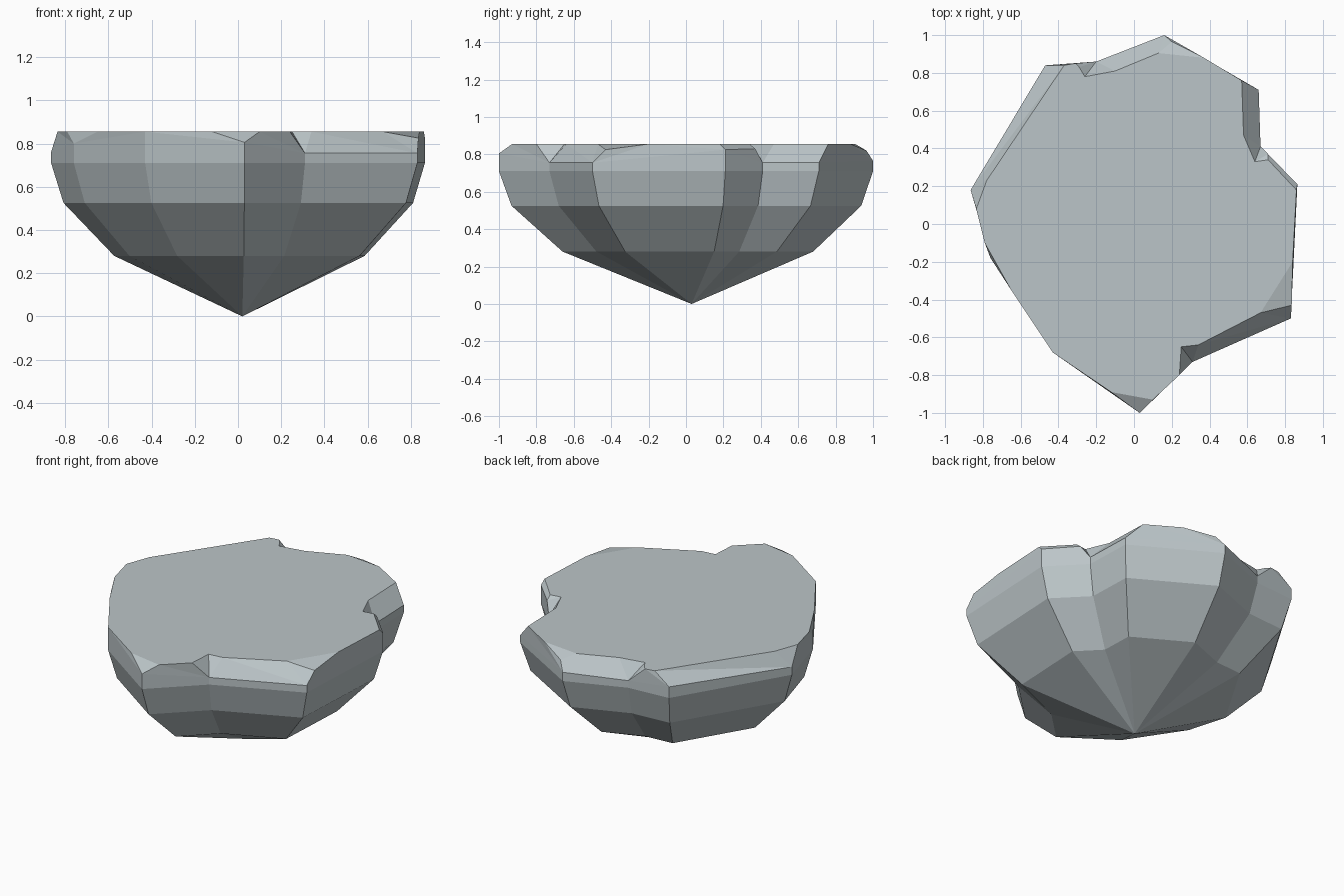
import bpy, bmesh
from mathutils import Vector

if "Cube" in bpy.data.objects:
    bpy.data.objects.remove(bpy.data.objects["Cube"])

TOP = 0.855
APEX = Vector((0.02, 0.03, 0.0))

# Corners, counter-clockwise: (x, y, wall height, chipped rim points).
# Rim points lie on the flat top unless they carry their own height.
CORNERS = [
    (0.03, -1.0, 0.805, [(-0.12, -0.89), (0.10, -0.93)]),
    (0.31, -0.73, 0.755, [(0.24, -0.80), (0.25, -0.65), (0.34, -0.64)]),
    (0.83, -0.50, 0.755, [(0.67, -0.47), (0.835, -0.43, 0.825), (0.84, -0.20)]),
    (0.865, 0.21, 0.825, [(0.86, 0.18), (0.71, 0.34), (0.71, 0.37, 0.83)]),
    (0.67, 0.41, 0.755, [(0.64, 0.33), (0.58, 0.47)]),
    (0.66, 0.71, 0.755, [(0.57, 0.76)]),
    (0.16, 1.0, 0.765, [(0.37, 0.88), (0.20, 0.965, 0.82), (0.13, 0.905)]),
    (-0.20, 0.86, 0.755, [(-0.10, 0.81), (-0.26, 0.78), (-0.29, 0.83), (-0.31, 0.85)]),
    (-0.47, 0.84, 0.78, [(-0.37, 0.84)]),
    (-0.865, 0.18, 0.76, [(-0.78, 0.23), (-0.835, 0.08)]),
    (-0.76, -0.18, 0.80, [(-0.79, -0.10), (-0.65, -0.35)]),
    (-0.43, -0.68, TOP, [(-0.43, -0.68)]),
]
N = len(CORNERS)
bm = bmesh.new()


def ring(scale, z):
    """Outline shrunk toward the apex axis at a given height."""
    return [bm.verts.new((APEX.x + (c[0] - APEX.x) * scale,
                          APEX.y + (c[1] - APEX.y) * scale, z)) for c in CORNERS]


# Tapered underside and vertical wall
apex = bm.verts.new(APEX)
rings = [ring(0.67, 0.28), ring(0.935, 0.525), ring(1.0, 0.71)]
wall = [bm.verts.new((x, y, z)) for x, y, z, _ in CORNERS]
rings.append(wall)
for i in range(N):
    j = (i + 1) % N
    bm.faces.new((apex, rings[0][j], rings[0][i]))
    for lo, hi in zip(rings, rings[1:]):
        bm.faces.new((lo[i], lo[j], hi[j], hi[i]))

# Chipped bevel between the wall and the top
rims = [[bm.verts.new((p[0], p[1], p[2] if len(p) > 2 else TOP)) for p in c[3]]
        for c in CORNERS]
for i in range(N):
    j = (i + 1) % N
    for a, b in zip(rims[i], rims[i][1:]):
        bm.faces.new((wall[i], b, a))
    bm.faces.new((wall[i], wall[j], rims[i][-1]))
    bm.faces.new((wall[j], rims[j][0], rims[i][-1]))

# Flat top, with small sloping facets at the lowered rim points
loop = [v for r in rims for v in r]
for k, v in enumerate(loop):
    if v.co.z < TOP - 0.001:
        bm.faces.new((loop[k - 1], v, loop[(k + 1) % len(loop)]))
bm.faces.new([v for v in loop if v.co.z > TOP - 0.001])

bmesh.ops.remove_doubles(bm, verts=bm.verts, dist=0.0005)
bmesh.ops.recalc_face_normals(bm, faces=bm.faces)
mesh = bpy.data.meshes.new("rock")
bm.to_mesh(mesh)
bm.free()

stone = bpy.data.materials.new("grey_stone")
stone.diffuse_color = (0.50, 0.56, 0.58, 1.0)
stone.use_nodes = True
stone.node_tree.nodes["Principled BSDF"].inputs["Base Color"].default_value = stone.diffuse_color
mesh.materials.append(stone)
rock = bpy.data.objects.new("rock", mesh)
bpy.context.collection.objects.link(rock)
